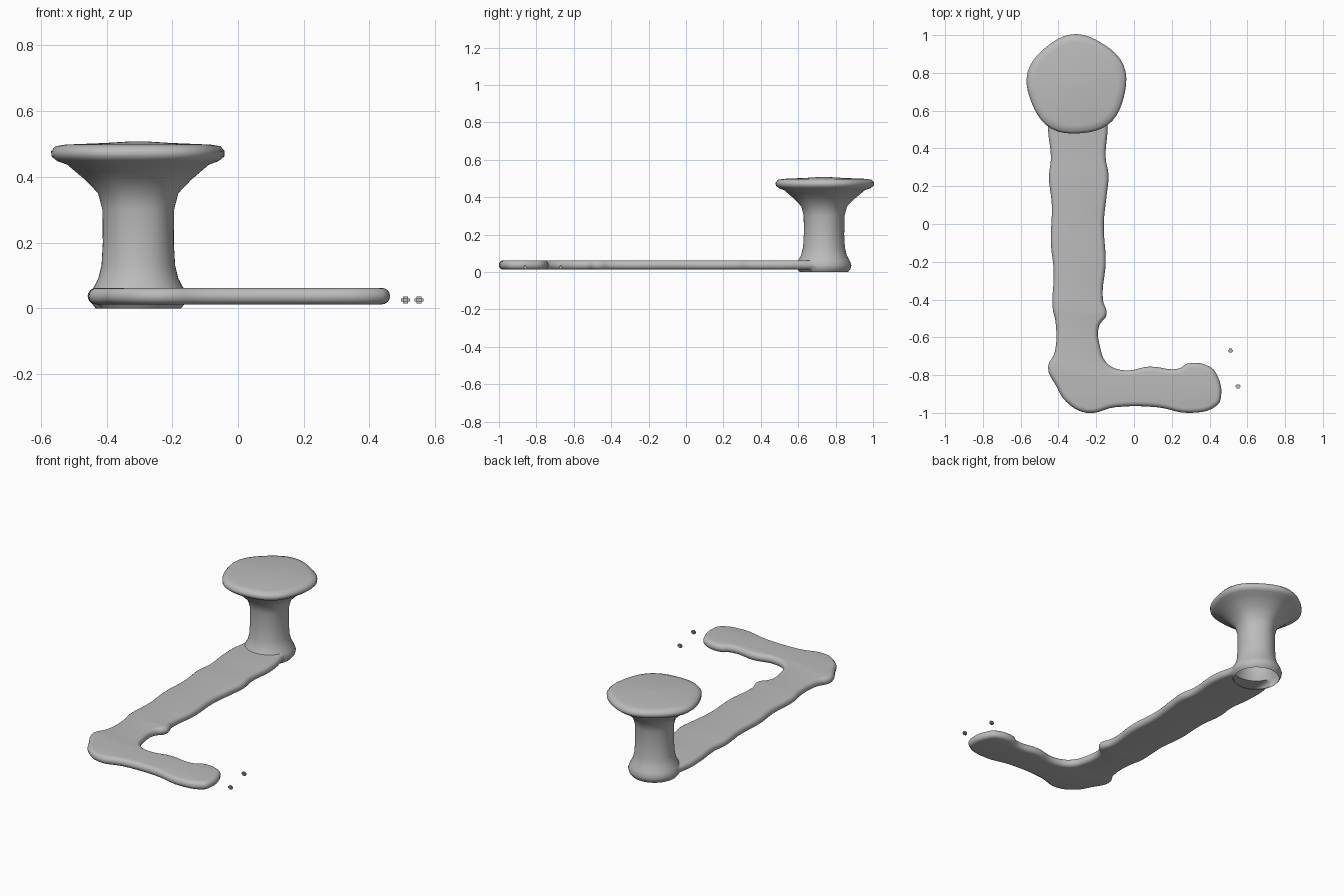
import bpy
import bmesh
from math import sin, cos, pi, radians

# Remove the default cube
cube = bpy.data.objects.get("Cube")
if cube:
    bpy.data.objects.remove(cube, do_unlink=True)

# Single clay colour
clay = bpy.data.materials.new("clay_grey")
clay.use_nodes = True
clay.diffuse_color = (0.5, 0.5, 0.5, 1)
clay.node_tree.nodes["Principled BSDF"].inputs["Base Color"].default_value = clay.diffuse_color


def activate(obj):
    bpy.ops.object.select_all(action="DESELECT")
    obj.select_set(True)
    bpy.context.view_layer.objects.active = obj


def add_mesh(name, bm):
    bmesh.ops.recalc_face_normals(bm, faces=bm.faces[:])
    mesh = bpy.data.meshes.new(name)
    bm.to_mesh(mesh)
    bm.free()
    obj = bpy.data.objects.new(name, mesh)
    bpy.context.collection.objects.link(obj)
    mesh.materials.append(clay)
    return obj


def smooth(obj, angle):
    activate(obj)
    bpy.ops.object.shade_smooth_by_angle(angle=radians(angle))


def lathe(name, profile, centre, segments, wobble):
    """Turned solid whose outline grows gently irregular with height."""
    bm = bmesh.new()
    rings = []
    for radius, z in profile:
        ring = []
        for i in range(segments):
            a = 2 * pi * i / segments
            r = radius * (1 + wobble * z * cos(5 * a + radians(250)))
            ring.append(bm.verts.new((centre[0] + r * cos(a), centre[1] + r * sin(a), z)))
        rings.append(ring)
    for low, high in zip(rings, rings[1:]):
        for i in range(segments):
            j = (i + 1) % segments
            bm.faces.new((low[i], low[j], high[j], high[i]))
    bm.faces.new(rings[0])
    bm.faces.new(rings[-1])
    return add_mesh(name, bm)


def rounded_slab(name, outline, z, half):
    """Flat slab with a fully rounded rim, from a smooth closed outline."""
    curve = bpy.data.curves.new(name, "CURVE")
    curve.dimensions = "2D"
    curve.fill_mode = "BOTH"
    curve.resolution_u = 5
    curve.bevel_depth = half
    curve.bevel_resolution = 3
    curve.offset = -half
    spline = curve.splines.new("BEZIER")
    spline.bezier_points.add(len(outline) - 1)
    spline.use_cyclic_u = True
    for point, (x, y) in zip(spline.bezier_points, outline):
        point.co = (x, y, 0)
        point.handle_left_type = point.handle_right_type = "AUTO"
    helper = bpy.data.objects.new(name + "_outline", curve)
    bpy.context.collection.objects.link(helper)
    bpy.context.view_layer.update()
    source = helper.evaluated_get(bpy.context.evaluated_depsgraph_get())
    bm = bmesh.new()
    bm.from_mesh(source.to_mesh())
    source.to_mesh_clear()
    bpy.data.objects.remove(helper, do_unlink=True)
    bmesh.ops.remove_doubles(bm, verts=bm.verts[:], dist=0.0002)
    bmesh.ops.translate(bm, verts=bm.verts[:], vec=(0, 0, z))
    return add_mesh(name, bm)


# Pedestal: rounded foot, straight stem, flared round top
profile = [(.13, 0), (.142, .015), (.147, .035), (.138, .06), (.122, .09),
           (.112, .13), (.108, .2), (.109, .3), (.122, .35), (.16, .39),
           (.215, .437), (.245, .448), (.262, .462), (.263, .478), (.25, .493),
           (.22, .498), (.1, .503), (.02, .508)]
pedestal = lathe("pedestal", profile, (-.303, .737), 48, .045)

# L-shaped floor path with uneven sides
outline = [(-.4, .78), (-.45, .65), (-.455, .5), (-.44, .35), (-.45, .25), (-.435, .1),
           (-.44, -.1), (-.425, -.25), (-.43, -.45), (-.415, -.52),
           (-.42, -.68), (-.455, -.76), (-.41, -.86), (-.36, -.94),
           (-.25, -1), (-.1, -.97), (.12, -.97), (.3, -1), (.44, -.96),
           (.46, -.92), (.44, -.8), (.4, -.755), (.28, -.74), (.24, -.765),
           (.08, -.755), (-.05, -.775), (-.14, -.74), (-.18, -.65),
           (-.185, -.54), (-.145, -.48), (-.165, -.4), (-.15, -.2),
           (-.16, 0), (-.145, .15), (-.135, .26), (-.15, .35),
           (-.14, .53), (-.16, .65), (-.21, .78)]
path = rounded_slab("floor_path", outline, .037, .025)

# Fuse the path into the pedestal and leave the foot open underneath
union = pedestal.modifiers.new("join_path", "BOOLEAN")
union.operation = "UNION"
union.solver = "EXACT"
union.object = path
activate(pedestal)
bpy.ops.object.modifier_apply(modifier=union.name)
bpy.data.objects.remove(path, do_unlink=True)
pedestal.name = "path_and_pedestal"
bm = bmesh.new()
bm.from_mesh(pedestal.data)
base = [f for f in bm.faces if all(v.co.z < .002 for v in f.verts)]
bmesh.ops.delete(bm, geom=base, context="FACES")
bm.to_mesh(pedestal.data)
bm.free()
smooth(pedestal, 50)

# Two loose crumbs beside the end of the path
for number, (x, y) in enumerate([(.51, -.67), (.551, -.86)]):
    bm = bmesh.new()
    bmesh.ops.create_cube(bm, size=1)
    bmesh.ops.scale(bm, verts=bm.verts[:], vec=(.027, .02, .022))
    bmesh.ops.bevel(bm, geom=bm.edges[:], offset=.006, segments=2, affect="EDGES")
    bmesh.ops.translate(bm, verts=bm.verts[:], vec=(x, y, .025))
    smooth(add_mesh("crumb_" + "ab"[number], bm), 60)
